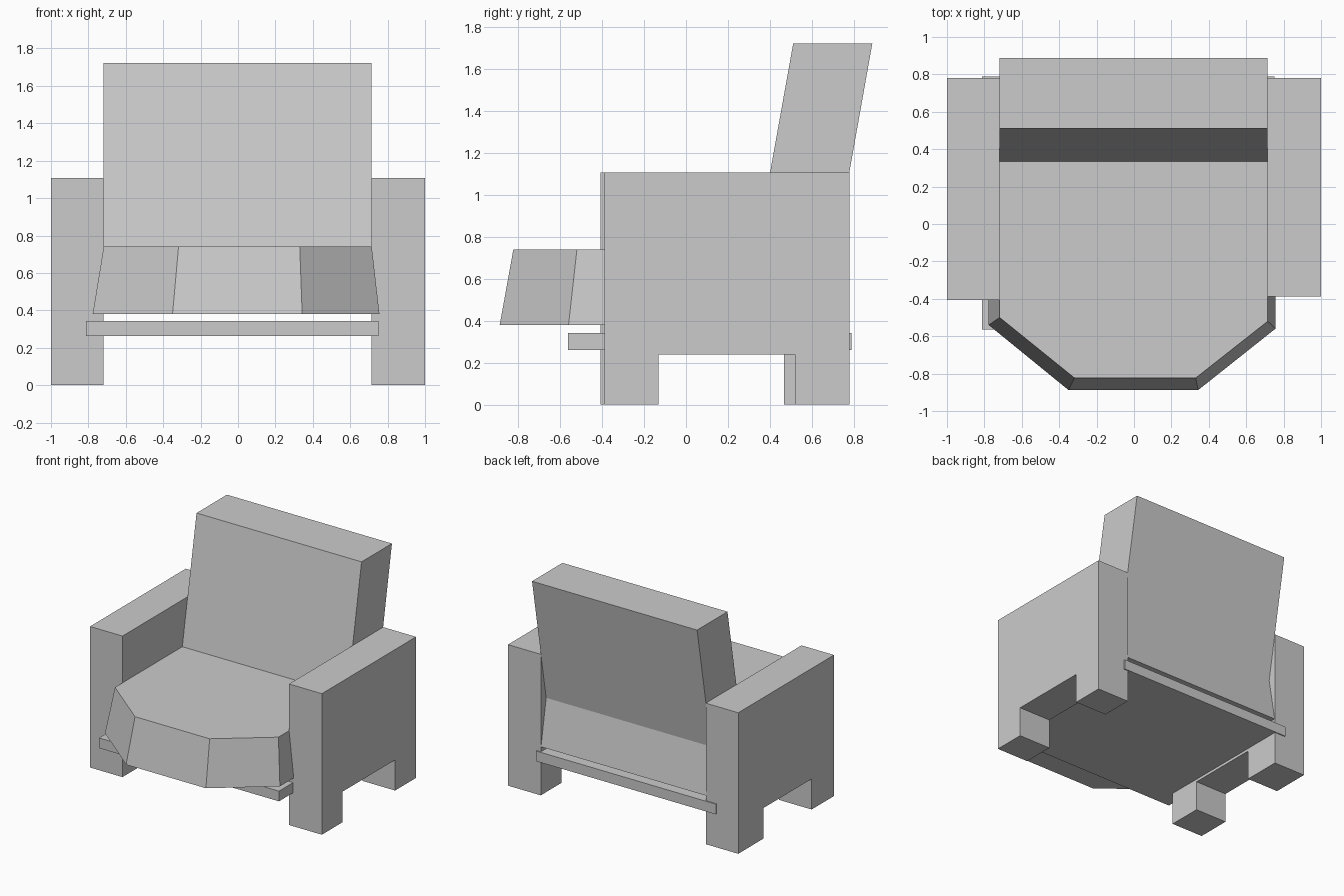
import bpy

if "Cube" in bpy.data.objects:
    bpy.data.objects.remove(bpy.data.objects["Cube"])


def make_mesh(name, verts, faces):
    mesh = bpy.data.meshes.new(name)
    mesh.from_pydata(verts, [], faces)
    obj = bpy.data.objects.new(name, mesh)
    bpy.context.collection.objects.link(obj)
    return obj


def loft(name, lower, upper):
    """Closed solid between two matching outlines."""
    n = len(lower)
    sides = [(i, (i + 1) % n, n + (i + 1) % n, n + i) for i in range(n)]
    caps = [tuple(reversed(range(n))), tuple(range(n, 2 * n))]
    return make_mesh(name, lower + upper, sides + caps)


def side_prism(name, profile, x0, x1):
    """Extrude a (y, z) profile along x."""
    return loft(name, [(x0, y, z) for y, z in profile],
                [(x1, y, z) for y, z in profile])


def flat_outline(points, z):
    return [(x, y, z) for x, y in points]


def arm(name, x0, x1, front, notch_end):
    back, top, leg_height, notch_start = 0.78, 1.107, 0.24, -0.13
    profile = [(front, 0), (notch_start, 0), (notch_start, leg_height),
               (notch_end, leg_height), (notch_end, 0), (back, 0),
               (back, top), (front, top)]
    return side_prism(name, profile, x0, x1)


# Arms with legs formed by a notch in the underside
arm("left_arm", -1.0, -0.718, -0.407, 0.468)
arm("right_arm", 0.715, 1.0, -0.388, 0.52)

# Leaning backrest
side_prism("backrest", [(0.335, 0.74), (0.713, 0.74), (0.888, 1.722), (0.511, 1.722)],
           -0.718, 0.715)

# Seat cushion with angled front, flaring towards the bottom
bottom = [(-0.777, -0.54), (-0.35, -0.888), (0.343, -0.888),
          (0.756, -0.56), (0.756, 0.777), (-0.777, 0.777)]
top = [(-0.718, -0.50), (-0.318, -0.823), (0.33, -0.823),
       (0.715, -0.52), (0.715, 0.713), (-0.718, 0.713)]
loft("seat", flat_outline(bottom, 0.38), flat_outline(top, 0.74))

# Thin board under the seat
side_prism("base_board", [(-0.563, 0.262), (0.788, 0.262), (0.788, 0.342), (-0.563, 0.342)],
           -0.812, 0.75)
